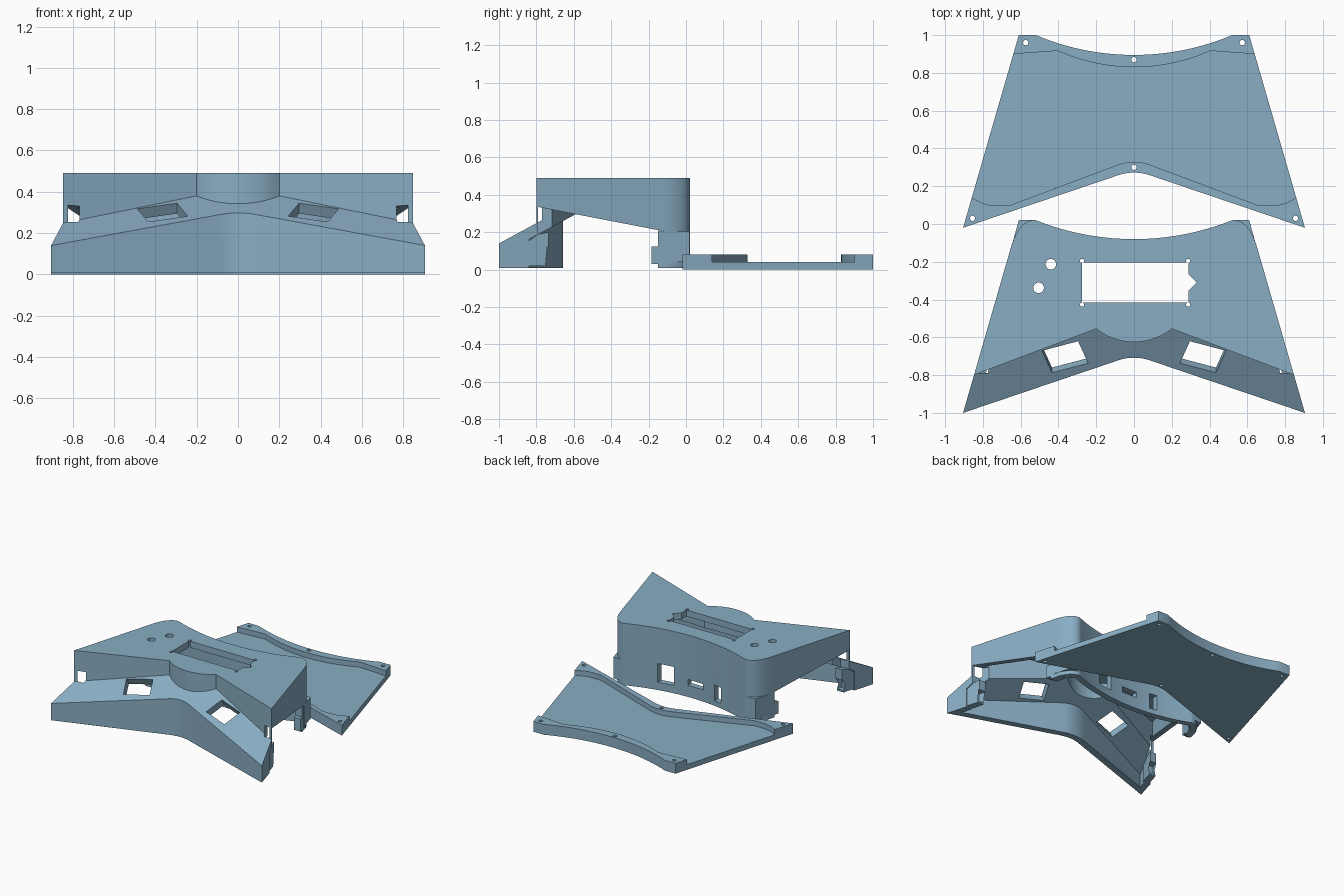
import bpy, bmesh, math
from mathutils import Vector

if "Cube" in bpy.data.objects:
    bpy.data.objects.remove(bpy.data.objects["Cube"])

mat = bpy.data.materials.new("dusty_blue")
mat.diffuse_color = (0.25, 0.42, 0.55, 1)
mat.use_nodes = True
mat.node_tree.nodes["Principled BSDF"].inputs["Base Color"].default_value = mat.diffuse_color
SLOPE = 0.54                       # rise of the front panel along y


def finish(name, bm):
    bmesh.ops.recalc_face_normals(bm, faces=bm.faces)
    me = bpy.data.meshes.new(name)
    bm.to_mesh(me)
    bm.free()
    ob = bpy.data.objects.new(name, me)
    bpy.context.collection.objects.link(ob)
    me.materials.append(mat)
    return ob


def prism(name, pts, z0, z1, plane=None, keep_above=False, lean=0, zref=0):
    """Vertical prism; optionally trimmed by the sloped plane or leaning along y."""
    bm = bmesh.new()
    lo, hi = ([bm.verts.new((x, y + lean * (zref - z), z)) for x, y in pts] for z in (z0, z1))
    n = len(pts)
    bm.faces.new(lo)
    bm.faces.new(hi)
    for i in range(n):
        bm.faces.new((lo[i], lo[(i + 1) % n], hi[(i + 1) % n], hi[i]))
    bmesh.ops.recalc_face_normals(bm, faces=bm.faces)
    if plane is not None:
        bmesh.ops.bisect_plane(bm, geom=bm.verts[:] + bm.edges[:] + bm.faces[:],
                               plane_co=(0, -1, plane), plane_no=(0, -SLOPE, 1),
                               clear_outer=not keep_above, clear_inner=keep_above)
        bmesh.ops.holes_fill(bm, edges=[e for e in bm.edges if e.is_boundary], sides=0)
    bmesh.ops.triangulate(bm, faces=[f for f in bm.faces if len(f.verts) > 4])
    return finish(name, bm)


def side_x(y):
    return 0.905 - 0.289 * (y + 1)


def side_solid(name, profile, s, inner, outer):
    """Solid following the slanted side, from a (y, z) profile."""
    bm = bmesh.new()
    a, b = ([bm.verts.new((s * (side_x(y) + d), y, z)) for y, z in profile] for d in (inner, outer))
    n = len(profile)
    bm.faces.new(a)
    bm.faces.new(b)
    for i in range(n):
        bm.faces.new((a[i], a[(i + 1) % n], b[(i + 1) % n], b[i]))
    bmesh.ops.triangulate(bm, faces=[f for f in bm.faces if len(f.verts) > 4])
    return finish(name, bm)


def volume(me):
    bm = bmesh.new()
    bm.from_mesh(me)
    v = bm.calc_volume(signed=True)
    bm.free()
    return v


def cut(target, tool):
    """Subtract tool, taking the first solver that gives a sound result."""
    v0 = volume(target.data)
    m = target.modifiers.new("cut", 'BOOLEAN')
    m.operation, m.object = 'DIFFERENCE', tool
    for solver in ('MANIFOLD', 'EXACT', 'FLOAT'):
        try:
            m.solver = solver
        except TypeError:
            continue
        bpy.context.view_layer.update()
        dg = bpy.context.evaluated_depsgraph_get()
        me = bpy.data.meshes.new_from_object(target.evaluated_get(dg), depsgraph=dg)
        if 0.04 * v0 < volume(me) < v0 * 0.999999:
            target.data = me
            break
    target.modifiers.remove(m)
    bpy.data.objects.remove(tool, do_unlink=True)


def arc(x0, y0, ymid, n=28):
    """Circular arc from (x0, y0) to (-x0, y0) through (0, ymid)."""
    h = y0 - ymid
    r = (x0 * x0 + h * h) / (2 * h)
    a = math.asin(x0 / r)
    return [(r * math.sin(a - 2 * a * i / n), ymid + r - r * math.cos(a - 2 * a * i / n))
            for i in range(n + 1)]


def bez(a, c, b, n=10):
    a, b, c = Vector(a), Vector(b), Vector(c)
    return [tuple(a * (1 - t) ** 2 + c * 2 * t * (1 - t) + b * t * t)
            for t in (i / n for i in range(n + 1))]


def mirror(pts):
    return [(-x, y) for x, y in reversed(pts)]


def inset(pts, d):
    out = []
    for i in range(len(pts)):
        p, q, r = (Vector(pts[(i + k) % len(pts)]) for k in (-1, 0, 1))
        u, v = (q - p).normalized(), (r - q).normalized()
        nu, nv = Vector((-u.y, u.x)), Vector((-v.y, v.x))
        out.append(tuple(q + (nu + nv) * d / (1 + nu.dot(nv))))
    return out


def circle(x, y, r, n=24):
    return [(x + r * math.cos(math.tau * i / n), y + r * math.sin(math.tau * i / n)) for i in range(n)]


def rect(x0, x1, y0, y1):
    return [(x0, y0), (x1, y0), (x1, y1), (x0, y1)]


# ---- Case shell: outline body, sloped front panel, raised block ----
vee = bez((-0.09, -0.724), (0, -0.692), (0.09, -0.724))
corner = bez((0.652, -0.125), (0.612, 0.015), (0.53, 0.022))
rear = corner + arc(0.52, 0.02, -0.08) + mirror(corner)
outline = [(-0.905, -1)] + vee + [(0.905, -1)] + rear
bow = arc(0.2, -0.555, -0.625)[::-1]           # bows toward the front

shell = prism("case_shell", outline, 0.01, 0.49)
front_zone = ([(-1.2, -0.932), (-1.2, -1.3), (1.2, -1.3), (1.2, -0.932), (0.85, -0.80)]
              + bow[::-1] + [(-0.85, -0.80)])
cut(shell, prism("front_cutter", front_zone, -0.3, 0.8, plane=0.14, keep_above=True))

# Hollow interior, below the panel and inside the block
cut(shell, prism("panel_cavity", inset(outline, 0.05), -0.1, 0.44, plane=0.075))
block = [(-0.85, -0.80)] + bow + [(0.85, -0.80)] + rear
cut(shell, prism("block_cavity", inset(block, 0.045), -0.1, 0.441))

# Open sides
opening = [(-0.84, -0.1), (-0.84, 0.16), (-0.79, 0.19), (-0.79, 0.335), (-0.09, 0.20), (-0.09, -0.1)]
for s in (-1, 1):
    cut(shell, side_solid("side_cutter", opening, s, -0.07, 0.1))

# Panel openings, square to the slope
key = [(0.296, -0.595), (0.243, -0.745), (0.434, -0.81), (0.487, -0.66)]
for s in (-1, 1):
    cut(shell, prism("key_cutter", [(s * x, y) for x, y in key], 0.13, 0.55,
                     lean=SLOPE, zref=0.297))

# Display window with notch, its screw holes and two button holes
window = [(-0.275, -0.415), (0.288, -0.415), (0.288, -0.355), (0.332, -0.31),
          (0.288, -0.265), (0.288, -0.205), (-0.275, -0.205)]
cut(shell, prism("window_cutter", window, 0.4, 0.6))
for x, y, r in [(-0.275, -0.195, 0.011), (0.287, -0.195, 0.011), (-0.275, -0.427, 0.011),
                (0.287, -0.427, 0.011), (-0.44, -0.213, 0.028), (-0.505, -0.338, 0.028)]:
    cut(shell, prism("hole_cutter", circle(x, y, r), 0.4, 0.6))

# Connector openings in the rear wall
for x0, x1, z0, z1 in [(0.155, 0.28, 0.07, 0.215), (-0.09, 0.04, 0.10, 0.145), (-0.26, -0.20, 0.05, 0.17)]:
    cut(shell, prism("port_cutter", rect(x0, x1, -0.25, 0.2), z0, z1))

# ---- Square rear corners, and latches at the four corners ----
for s, tag in ((-1, "left"), (1, "right")):
    wedge = [(0.53, 0.021), (0.61, 0.02), (0.649, -0.12), (0.61, -0.12), (0.53, -0.01)]
    prism("rear_corner_" + tag, [(s * x, y) for x, y in wedge], 0.04, 0.205)
    side_solid("rear_latch_" + tag,
               [(-0.15, 0.01), (-0.085, 0.01), (-0.085, 0.2), (-0.15, 0.21), (-0.15, 0.125),
                (-0.185, 0.125), (-0.185, 0.03), (-0.15, 0.03)], s, -0.06, -0.005)
    side_solid("front_latch_" + tag,
               [(-0.86, 0.02), (-0.75, 0.02), (-0.75, 0.035), (-0.79, 0.035), (-0.79, 0.12),
                (-0.735, 0.12), (-0.735, 0.2), (-0.79, 0.19), (-0.86, 0.14)], s, -0.06, -0.005)

# ---- Base plate with raised front and rear rims ----
back_edge = [(0.61, 1.0)] + arc(0.52, 1.0, 0.895) + [(-0.61, 1.0)]
vee_edge = [(-0.905, -0.02)] + [(x, y + 0.98) for x, y in vee] + [(0.905, -0.02)]
plate = prism("base_plate", vee_edge + back_edge, 0, 0.08)
front_in = bez((0.859, 0.139), (0.79, 0.098), (0.74, 0.098), 5) + [(0.66, 0.098)]
vee_in = bez((0.09, 0.312), (0, 0.345), (-0.09, 0.312))
rear_in = [(0.636, 0.90), (0.43, 0.915)] + arc(0.40, 0.915, 0.83) + [(-0.43, 0.915), (-0.636, 0.90)]
tray = ([(-1.1, 0.25)] + [(-x, y) for x, y in front_in] + vee_in[::-1]
        + front_in[::-1] + [(1.1, 0.25), (1.1, 0.90)] + rear_in + [(-1.1, 0.90)])
cut(plate, prism("tray_cutter", tray, 0.04, 0.2))
for x, y in [(-0.573, 0.96), (0.573, 0.96), (0, 0.87), (0, 0.30), (-0.855, 0.03), (0.855, 0.03)]:
    cut(plate, prism("screw_cutter", circle(x, y, 0.014, 16), -0.1, 0.2))

# Smooth curved walls, crisp edges
bpy.ops.object.select_all(action='DESELECT')
for ob in (shell, plate):
    ob.select_set(True)
bpy.context.view_layer.objects.active = shell
bpy.ops.object.shade_smooth_by_angle(angle=math.radians(25))
